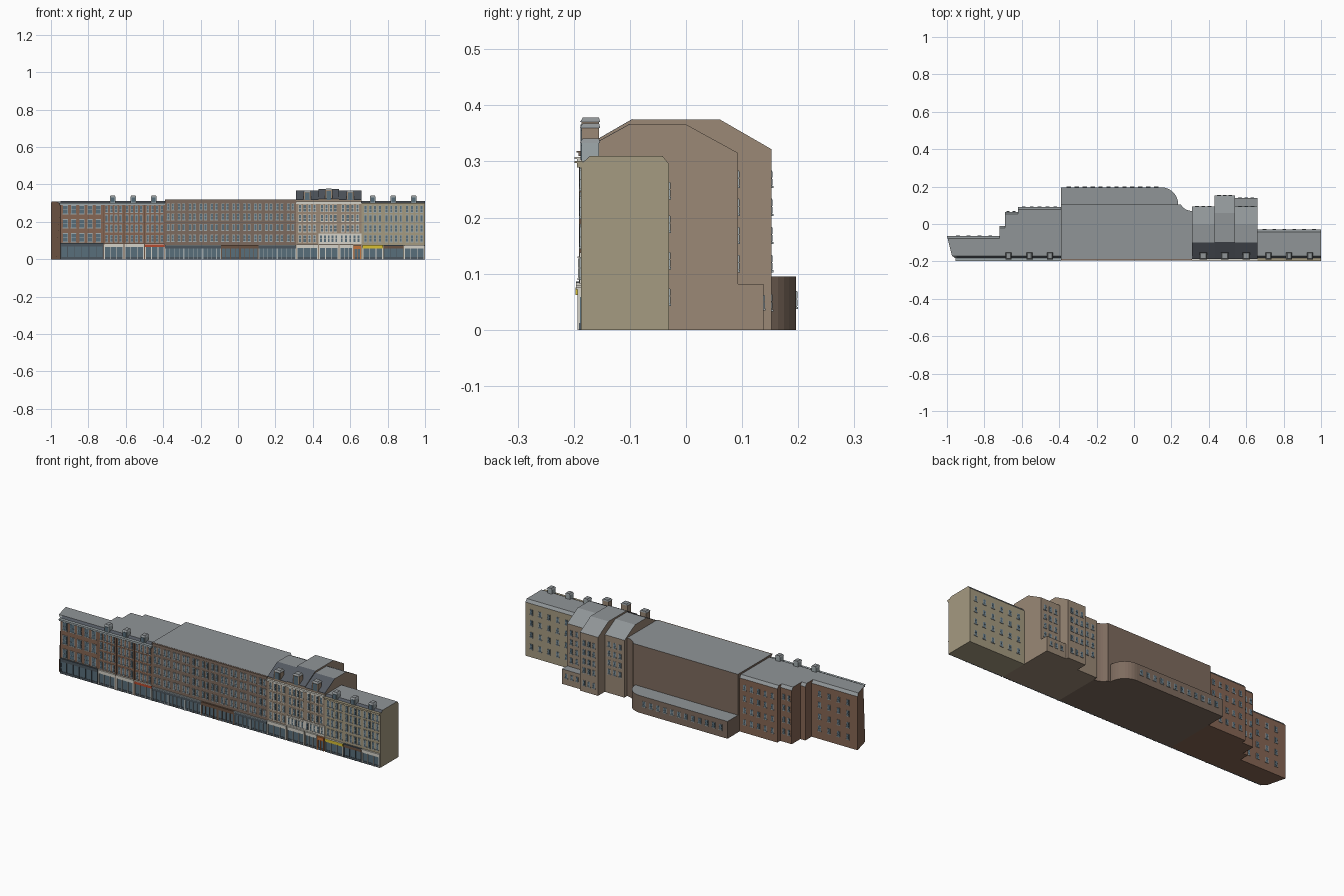
import bpy, bmesh, math

if "Cube" in bpy.data.objects:
    bpy.data.objects.remove(bpy.data.objects["Cube"])

FRONT = -0.187
COLOURS = {
    "red_brick": (0.52, 0.40, 0.33), "brown_brick": (0.49, 0.42, 0.37), "pale_brick": (0.60, 0.53, 0.46),
    "tan_stone": (0.64, 0.60, 0.50), "slate_roof": (0.56, 0.58, 0.59), "dark_slate": (0.33, 0.35, 0.38),
    "glass": (0.35, 0.43, 0.48), "white": (0.83, 0.82, 0.78), "shop_slate": (0.30, 0.34, 0.37),
    "red": (0.70, 0.30, 0.20), "yellow": (0.85, 0.75, 0.22), "orange": (0.76, 0.45, 0.25),
    "frame": (0.62, 0.66, 0.67), "brown": (0.42, 0.33, 0.27),
}
mats = {}
for key, c in COLOURS.items():
    mats[key] = bpy.data.materials.new(key)
    mats[key].diffuse_color = (*[v ** 2.2 for v in c], 1)


def finish(name, bm, colour, roof=None):
    bmesh.ops.recalc_face_normals(bm, faces=bm.faces)
    me = bpy.data.meshes.new(name)
    me.materials.append(mats[colour])
    if roof:
        me.materials.append(mats[roof])
        for f in bm.faces:
            f.material_index = int(f.normal.z > 0.1)
    bm.to_mesh(me)
    bm.free()
    ob = bpy.data.objects.new(name, me)
    bpy.context.collection.objects.link(ob)
    return ob


def loft(name, ring_a, ring_b, colour, roof="slate_roof"):
    bm = bmesh.new()
    a = [bm.verts.new(p) for p in ring_a]
    b = [bm.verts.new(p) for p in ring_b]
    n = len(a)
    bm.faces.new(a)
    bm.faces.new(b[::-1])
    for i in range(n):
        bm.faces.new((a[i], b[i], b[(i + 1) % n], a[(i + 1) % n]))
    return finish(name, bm, colour, roof)


def block(name, x0, x1, yz, colour, left=None):
    """Cross-section extruded along x; left(y) can slant the left end."""
    left = left or (lambda y: x0)
    return loft(name, [(left(y), y, z) for y, z in yz], [(x1, y, z) for y, z in yz], colour)


def plan(name, xy, z0, z1, colour):
    return loft(name, [(x, y, z0) for x, y in xy], [(x, y, z1) for x, y in xy], colour)


def terrace(back):
    return [(FRONT, 0), (FRONT, 0.295), (-0.17, 0.31), (back - 0.012, 0.31), (back, 0.295), (back, 0), (-0.17, 0)]


# Repeated boxes are gathered by part, then made into one object each
parts = {}


def box(part, colour, x0, x1, y0, y1, z0, z1):
    bm = parts.setdefault((part, colour), bmesh.new())
    vs = bmesh.ops.create_cube(bm, size=1)["verts"]
    for v in vs:
        v.co = ((x0 + x1) / 2 + v.co.x * (x1 - x0), (y0 + y1) / 2 + v.co.y * (y1 - y0),
                (z0 + z1) / 2 + v.co.z * (z1 - z0))


def window(x, z, w, h, y=FRONT, d=-1, trim="frame"):
    def slab(part, col, hw, za, zb, out):
        a, b = sorted((y - d * 0.002, y + d * out))
        box(part, col, x - hw, x + hw, a, b, za, zb)
    slab("window_frames", trim, w / 2, z - h / 2, z + h / 2, 0.0015)
    for s in (-1, 1):
        zc = z + s * h / 4
        slab("window_panes", "glass", w / 2 - 0.0018, zc - h / 4 + 0.001, zc + h / 4 - 0.001, 0.0025)
    slab("window_sills", trim, w / 2 + 0.002, z - h / 2 - 0.004, z - h / 2, 0.0035)
    if d < 0:
        slab("window_lintels", trim, w / 2 + 0.001, z + h / 2, z + h / 2 + 0.003, 0.003)


def windows(x0, x1, cols, zs, w, h, **kw):
    step = (x1 - x0) / cols
    for i in range(cols):
        for z in zs:
            window(x0 + (i + 0.5) * step, z, w, h, **kw)


def shop(x0, x1, frame, sign, top=0.08, bays=3):
    box("shop_glass", "glass", x0, x1, FRONT - 0.002, FRONT + 0.002, 0.012, top - 0.014)
    box("shop_bases", "shop_slate", x0, x1, FRONT - 0.004, FRONT + 0.002, 0, 0.012)
    box("shop_signs", sign, x0, x1, FRONT - 0.006, FRONT + 0.002, top - 0.015, top)
    box("shop_ledges", frame, x0, x1, FRONT - 0.009, FRONT + 0.002, top, top + 0.004)
    for i in range(bays + 1):
        x = x0 + (x1 - x0) * i / bays
        t = 0.005 if i in (0, bays) else 0.0015
        box("shop_posts", frame, max(x - t, x0), min(x + t, x1), FRONT - 0.006, FRONT + 0.002, 0, top - 0.015)


def cornice(x0, x1, z, colour, out=0.012, h=0.008):
    box("cornices", colour, x0, x1, FRONT - out * 0.6, FRONT + 0.004, z - h, z)
    box("cornices", colour, x0, x1, FRONT - out, FRONT + 0.004, z, z + h * 0.5)


# Left corner building with slanted end
block("corner_building", -1, -0.72, terrace(-0.065), "red_brick",
      left=lambda y: -0.95 - 0.023 * min(1, (y - FRONT) / 0.017) - 0.027 * max(0, (y + 0.17) / 0.105))
windows(-0.945, -0.725, 5, (0.115, 0.19, 0.265), 0.027, 0.043)
shop(-0.95, -0.72, "shop_slate", "shop_slate", 0.082, 6)
cornice(-0.955, -0.72, 0.297, "frame")
windows(-0.97, -0.74, 4, (0.06, 0.125, 0.19, 0.25), 0.017, 0.027, y=-0.065, d=1)

# Left terrace, stepped at the back
for i, (x0, x1, back) in enumerate(((-0.72, -0.69, -0.01), (-0.69, -0.62, 0.065), (-0.62, -0.39, 0.09))):
    block(f"left_terrace_{i}", x0, x1, terrace(back), "red_brick")
windows(-0.69, -0.625, 2, (0.06, 0.125, 0.19, 0.25), 0.014, 0.027, y=0.065, d=1)
windows(-0.61, -0.40, 5, (0.06, 0.125, 0.19, 0.25), 0.016, 0.027, y=0.09, d=1)
for x0 in (-0.72, -0.61, -0.50):
    windows(x0 + 0.005, x0 + 0.105, 4, (0.11, 0.165, 0.218, 0.268), 0.014, 0.034)
    box("party_strips", "brown", x0 - 0.002, x0 + 0.002, FRONT - 0.004, FRONT + 0.002, 0, 0.295)
    shop(x0 + 0.003, x0 + 0.107, "white", "red" if x0 == -0.50 else "white", 0.08, 3)
cornice(-0.72, -0.39, 0.297, "frame")

# Long central block with a concave rear corner
arc = [(0.31 + 0.07 * math.cos(math.radians(a)), 0.14 + 0.07 * math.sin(math.radians(a)))
       for a in range(270, 209, -10)]
plan("central_block", [(-0.39, FRONT), (0.31, FRONT)] + arc + [(-0.39, 0.105)], 0, 0.32, "brown_brick")
bend = [(0.146 + 0.09 * math.cos(math.radians(a)), 0.106 + 0.09 * math.sin(math.radians(a)))
        for a in range(0, 91, 10)]
plan("rear_extension", [(-0.39, 0.1), (0.236, 0.1)] + bend + [(-0.39, 0.196)], 0, 0.095, "brown_brick")
windows(-0.37, 0.14, 12, (0.055,), 0.019, 0.028, y=0.196, d=1)
for i in range(12):
    xc = -0.39 + (i + 0.5) * 0.7 / 12
    windows(xc - 0.024, xc + 0.024, 2, (0.113, 0.17, 0.227, 0.28), 0.014, 0.031)
for i, x0 in enumerate((-0.39, -0.29, -0.19, -0.09, 0.01, 0.11, 0.21)):
    shop(x0, x0 + 0.1, "frame" if i not in (3, 4) else "brown", "shop_slate" if i not in (3, 4) else "brown", 0.072, 4)
cornice(-0.39, 0.31, 0.316, "brown_brick", 0.008, 0.006)

# Three taller houses with hipped roof sections
low = [(FRONT, 0), (FRONT, 0.318), (-0.1, 0.366), (0, 0.366), (0.093, 0.315), (0.093, 0)]
high = [(FRONT, 0), (FRONT, 0.322), (-0.095, 0.375), (0.06, 0.375), (0.152, 0.322), (0.152, 0)]
for i, (x0, x1, prof, back) in enumerate(((0.31, 0.43, low, 0.093), (0.43, 0.54, high, 0.152), (0.54, 0.66, low, 0.093))):
    block(f"tall_house_{i}", x0, x1, prof, "pale_brick")
    windows(x0 + 0.008, x1 - 0.008, 4, (0.165, 0.22, 0.273), 0.015, 0.035, trim="white")
    windows(x0 + 0.01, x1 - 0.01, 3, (0.12, 0.17, 0.22, 0.27), 0.016, 0.027, y=back, d=1)
    if i:
        box("white_first_floor", "white", x0, x1, FRONT - 0.003, FRONT + 0.002, 0.082, 0.138)
        windows(x0 + 0.004, x1 - 0.004, 5, (0.11,), 0.013, 0.035, y=FRONT - 0.003, trim="white")
    else:
        windows(x0 + 0.008, x1 - 0.008, 4, (0.11,), 0.015, 0.035, trim="white")
    shop(x0 + 0.003, x1 - (0.045 if i == 2 else 0.003), "white", "white", 0.076, 3)
    cornice(x0, x1, 0.304, "white")
plan("rear_annex", [(0.54, 0.09), (0.66, 0.09), (0.66, 0.138), (0.54, 0.138)], 0, 0.082, "pale_brick")
windows(0.55, 0.65, 3, (0.05,), 0.015, 0.024, y=0.138, d=1)
windows(0.44, 0.53, 3, (0.05,), 0.015, 0.027, y=0.152, d=1)
shop(0.617, 0.657, "orange", "orange", 0.07, 2)

# Right end terrace
block("right_terrace", 0.66, 1, terrace(-0.03), "tan_stone")
windows(0.67, 0.99, 6, (0.06, 0.125, 0.19, 0.25), 0.017, 0.027, y=-0.03, d=1)
for x0, frame, sign in ((0.665, "white", "yellow"), (0.777, "shop_slate", "brown"), (0.888, "white", "white")):
    windows(x0 + 0.004, x0 + 0.106, 4, (0.11, 0.165, 0.218, 0.268), 0.014, 0.034)
    shop(x0, x0 + 0.109, frame, sign, 0.072, 3)
box("awning", "yellow", 0.665, 0.774, -0.197, FRONT, 0.062, 0.075)
cornice(0.66, 1, 0.297, "tan_stone")


# Roof dormers: small ones on the terraces, large ones on the tall houses
def dormer(x, hw, z0, z1, colour):
    box("dormer_bodies", colour, x - hw, x + hw, -0.186, -0.155, z0, z1 - 0.008)
    box("dormer_glass", "glass", x - hw * 0.65, x + hw * 0.65, -0.188, -0.18, z0 + 0.008, z1 - 0.012)
    bottom = [(x + sx * (hw + 0.002), y, z1 - 0.008) for sx, y in ((-1, -0.189), (1, -0.189), (1, -0.153), (-1, -0.153))]
    top = [(x + sx * hw * 0.75, y, z1) for sx, y in ((-1, -0.184), (1, -0.184), (1, -0.155), (-1, -0.155))]
    loft("dormer_roof", bottom, top, "dark_slate", "slate_roof")


for x in (-0.67, -0.56, -0.45, 0.72, 0.83, 0.94):
    dormer(x, 0.014, 0.295, 0.341, "frame")
for x, top in ((0.37, 0.368), (0.485, 0.378), (0.6, 0.368)):
    dormer(x, 0.019, 0.31, top, "pale_brick")
# Dark slate faces on the steep front slopes
for x0, x1, z0, z1, ya, yb in ((-0.95, -0.39, 0.2955, 0.3105, FRONT, -0.17), (0.66, 1, 0.2955, 0.3105, FRONT, -0.17),
                               (0.31, 0.43, 0.319, 0.367, FRONT, -0.1), (0.43, 0.54, 0.323, 0.376, FRONT, -0.095),
                               (0.54, 0.66, 0.319, 0.367, FRONT, -0.1)):
    block("front_slope", x0, x1, [(ya, z0), (yb, z1), (yb, z1 - 0.004), (ya, z0 - 0.004)], "dark_slate").data.materials[1] = mats["dark_slate"]

for (part, colour), bm in parts.items():
    finish(f"{part}_{colour}", bm, colour)

for m in bpy.data.materials:
    if m.users and not m.is_grease_pencil:
        m.use_nodes = True
        m.node_tree.nodes["Principled BSDF"].inputs["Base Color"].default_value = m.diffuse_color
